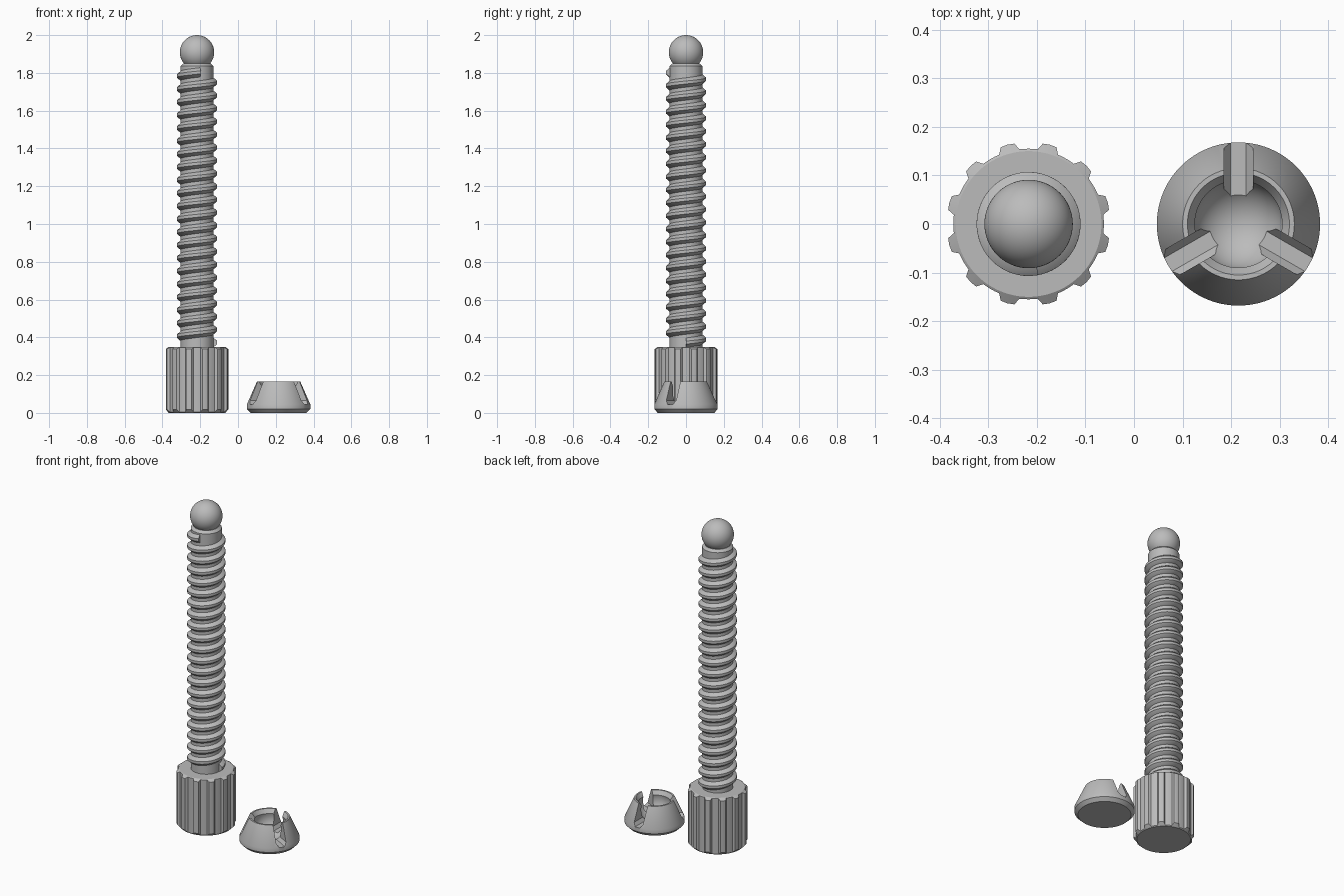
import bpy, bmesh
from math import sin, cos, pi, radians, sqrt
from mathutils import Matrix, Vector

if "Cube" in bpy.data.objects:
    bpy.data.objects.remove(bpy.data.objects["Cube"])

SCREW_X, PAD_X = -0.217, 0.215

grey = bpy.data.materials.new("plain_grey")
grey.use_nodes = True
grey.diffuse_color = (0.5, 0.5, 0.5, 1)
grey.node_tree.nodes["Principled BSDF"].inputs["Base Color"].default_value = (0.5, 0.5, 0.5, 1)


def finish(bm, name, x=0.0):
    """Turn a bmesh into an object with the grey material."""
    bmesh.ops.remove_doubles(bm, verts=bm.verts, dist=1e-5)
    bmesh.ops.recalc_face_normals(bm, faces=bm.faces)
    mesh = bpy.data.meshes.new(name)
    bm.to_mesh(mesh)
    bm.free()
    obj = bpy.data.objects.new(name, mesh)
    obj.location.x = x
    mesh.materials.append(grey)
    bpy.context.collection.objects.link(obj)
    return obj


def lathe(name, profile, x, steps=96):
    """Revolve an (r, z) profile that starts and ends on the axis."""
    bm = bmesh.new()
    verts = [bm.verts.new((r, 0, z)) for r, z in profile]
    edges = [bm.edges.new(pair) for pair in zip(verts, verts[1:])]
    bmesh.ops.spin(bm, geom=verts + edges, cent=(0, 0, 0), axis=(0, 0, 1),
                   angle=2 * pi, steps=steps)
    return finish(bm, name, x)


def prism(name, points, offset, x=0.0):
    """Extrude a closed outline of 3D points along offset."""
    bm = bmesh.new()
    face = bm.faces.new([bm.verts.new(p) for p in points])
    moved = bmesh.ops.extrude_face_region(bm, geom=[face], use_keep_orig=True)["geom"]
    bmesh.ops.translate(bm, vec=offset, verts=[v for v in moved if isinstance(v, bmesh.types.BMVert)])
    return finish(bm, name, x)


def activate(obj):
    bpy.ops.object.select_all(action='DESELECT')
    obj.select_set(True)
    bpy.context.view_layer.objects.active = obj


def boolean(obj, cutter, operation):
    cutter.hide_render = True
    activate(obj)
    mod = obj.modifiers.new("cut", 'BOOLEAN')
    mod.object, mod.operation, mod.solver = cutter, operation, 'EXACT'
    bpy.ops.object.modifier_apply(modifier=mod.name)
    bpy.data.objects.remove(cutter)


# Knurled knob: twelve-tooth outline trimmed by a chamfered cylinder
outline = []
for tooth in range(12):
    mid = 15 + 30 * tooth
    for off, r in ((-8, .155), (-5, .168), (0, .169), (5, .168), (8, .155), (11.5, .155), (15, .155), (18.5, .155)):
        a = radians(mid + off)
        outline.append((r * cos(a), r * sin(a), -0.01))
knob = prism("knob", outline, (0, 0, 0.4), SCREW_X)
trim = lathe("knob_trim", [(0, 0), (.15, 0), (.17, .02), (.17, .337), (.15, .35), (0, .35)], SCREW_X)
boolean(knob, trim, 'INTERSECT')

# Screw core with a chamfered neck
core = lathe("screw_core", [(0, .34), (.087, .34), (.087, 1.836), (.072, 1.85), (0, 1.85)], SCREW_X)

# Helical thread: trapezoid section swept up the core
TURNS, STEPS = 20.78, 56
Z_START, Z_END = 0.372, 1.803
bm = bmesh.new()
section = [(.08, -.027), (.087, -.025), (.107, -.008), (.107, .008), (.087, .025), (.08, .027)]
count = int(TURNS * STEPS)
previous = None
for i in range(count + 1):
    t = i / count
    a = t * TURNS * 2 * pi
    z = Z_START + (Z_END - Z_START) * t
    ring = [bm.verts.new((r * cos(a), r * sin(a), z + dz)) for r, dz in section]
    if previous:
        for k in range(len(section)):
            n = (k + 1) % len(section)
            bm.faces.new((previous[k], previous[n], ring[n], ring[k]))
    else:
        bm.faces.new(ring)
    previous = ring
bm.faces.new(previous)
thread = finish(bm, "screw_thread", SCREW_X)

# Ball tip
bm = bmesh.new()
bmesh.ops.create_uvsphere(bm, u_segments=64, v_segments=32, radius=0.091,
                          matrix=Matrix.Translation((0, 0, 1.909)))
ball = finish(bm, "ball_tip", SCREW_X)

# Clamping pad: cone with a spherical socket
SOCKET_R, SOCKET_Z, LIP_Z = 0.093, 0.116, 0.14
lip_r = sqrt(SOCKET_R ** 2 - (LIP_Z - SOCKET_Z) ** 2)
profile = [(0, 0), (.148, 0), (.168, .02), (.168, .045), (.115, .165), (.105, .165), (lip_r, LIP_Z)]
for i in range(17):
    a = radians(10 - 100 * i / 16)
    r = SOCKET_R * cos(a) if i < 16 else 0
    profile.append((r, SOCKET_Z + SOCKET_R * sin(a)))
pad = lathe("clamp_pad", profile, PAD_X)

# Three radial slots with chamfered floors
half_section = [(.016, .045), (.03, .065), (.03, .2)]
slot = half_section + [(-w, z) for w, z in reversed(half_section)]
for angle in (90, 210, 330):
    turn = Matrix.Rotation(radians(angle), 3, 'Z')
    points = [turn @ Vector((.03, w, z)) for w, z in slot]
    cutter = prism("slot_cutter", points, turn @ Vector((.2, 0, 0)), PAD_X)
    boolean(pad, cutter, 'DIFFERENCE')

# Smooth round surfaces, keep hard edges
for obj in (knob, core, thread, ball, pad):
    activate(obj)
    bpy.ops.object.shade_smooth_by_angle(angle=radians(25))
